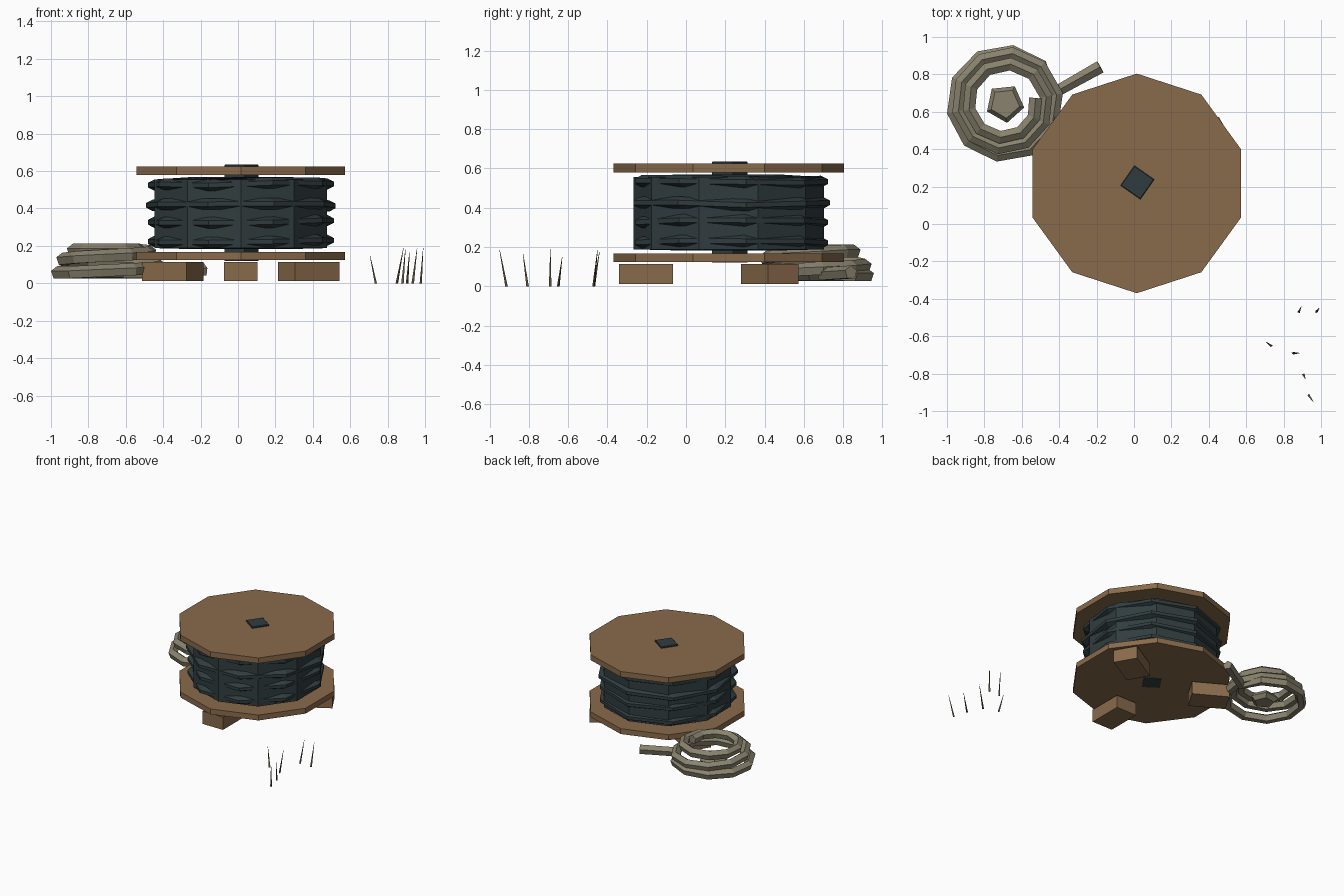
import bpy, bmesh, random
from math import sin, cos, pi, radians
from mathutils import Vector, Matrix

random.seed(4)
if "Cube" in bpy.data.objects:
    bpy.data.objects.remove(bpy.data.objects["Cube"], do_unlink=True)


def material(name, rgb):
    m = bpy.data.materials.new(name)
    m.use_nodes = True
    m.diffuse_color = (*rgb, 1)
    m.node_tree.nodes["Principled BSDF"].inputs["Base Color"].default_value = (*rgb, 1)
    return m


WOOD = material("brown wood", (0.25, 0.145, 0.07))
CABLE = material("dark cable", (0.030, 0.046, 0.049))
ROPE = material("olive rope", (0.25, 0.225, 0.155))
STALK = material("dry stalk", (0.13, 0.09, 0.05))


def loft(name, rings, mat):
    """Bridge equal-sized rings of points and cap both ends."""
    bm = bmesh.new()
    loops = [[bm.verts.new(p) for p in ring] for ring in rings]
    for a, b in zip(loops, loops[1:]):
        n = len(a)
        for i in range(n):
            j = (i + 1) % n
            bm.faces.new((a[i], a[j], b[j], b[i]))
    bm.faces.new(loops[0])
    bm.faces.new(loops[-1])
    bmesh.ops.recalc_face_normals(bm, faces=bm.faces)
    mesh = bpy.data.meshes.new(name)
    bm.to_mesh(mesh)
    bm.free()
    mesh.materials.append(mat)
    obj = bpy.data.objects.new(name, mesh)
    bpy.context.collection.objects.link(obj)
    return obj


def ngon(center, r, z, n, start=90):
    return [Vector((center.x + r * cos(radians(start) + 2 * pi * i / n),
                    center.y + r * sin(radians(start) + 2 * pi * i / n), z))
            for i in range(n)]


def lathe(name, center, profile, n, mat, start=90):
    return loft(name, [ngon(center, r, z, n, start) for r, z in profile], mat)


# Spool: two flanges, axle and wound drum
HUB = Vector((0.015, 0.217))
lathe("bottom_flange", HUB, [(0.587, 0.124), (0.587, 0.167)], 10, WOOD)
lathe("top_flange", HUB, [(0.587, 0.58), (0.587, 0.624)], 10, WOOD)
lathe("axle", HUB + Vector((0.003, 0.005)),
      [(0.092, 0.12), (0.092, 0.632), (0.086, 0.636)], 4, CABLE, 100)
lathe("cable_drum", HUB,
      [(0.28, 0.183), (0.485, 0.188), (0.485, 0.555), (0.28, 0.568)], 10, CABLE)

# Raised cable turns around the drum
for k, z in enumerate((0.225, 0.33, 0.42, 0.53)):
    r = 0.515 if k == 2 else 0.505
    turn = [ngon(HUB, r - 0.035, z - 0.03, 9), ngon(HUB, r, z - 0.012, 9),
            ngon(HUB, r, z + 0.012, 9), ngon(HUB, r - 0.035, z + 0.03, 9)]
    for i in range(9):
        dz = random.uniform(-0.008, 0.008)
        for ring in turn:
            ring[i].z += dz
    loft(f"cable_turn_{k + 1}", turn, CABLE)

# Three radial feet
for k, deg in enumerate((30, 150, 270)):
    spin = Matrix.Rotation(radians(deg), 3, 'Z')
    rings = [[spin @ Vector((0.42 + sx * 0.1375, sy * 0.09, z)) + HUB.to_3d()
              for sx, sy in ((-1, -1), (1, -1), (1, 1), (-1, 1))]
             for z in (0.012, 0.113)]
    loft(f"foot_{k + 1}", rings, WOOD)

# Coiled rope: loose tail, then three rising and narrowing turns
COIL = Vector((-0.69, 0.645))
path = [Vector((-0.18, 0.84, 0.07)), Vector((-0.43, 0.70, 0.06))]
STEPS = 10
for i in range(1, 3 * STEPS + 1):
    t = i / STEPS
    r = 0.28 - 0.057 * max(0, t - 1)
    z = 0.056 + 0.12 * min(1, max(0, t - 0.6) / 1.5)
    a = radians(10) + 2 * pi * t
    path.append(Vector((COIL.x + r * cos(a), COIL.y + r * sin(a), z)))

rings = []
for i, p in enumerate(path):
    along = (path[min(i + 1, len(path) - 1)] - path[max(i - 1, 0)]).normalized()
    side = along.cross(Vector((0, 0, 1))).normalized()
    up = side.cross(along)
    rings.append([p + 0.036 * (cos(2 * pi * j / 5 + 0.3) * side
                               + sin(2 * pi * j / 5 + 0.3) * up) for j in range(5)])
loft("rope_coil", rings, ROPE)

# Lump in the middle of the coil
lathe("rope_core", COIL, [(0.075, 0.03), (0.105, 0.06), (0.08, 0.09)], 5, ROPE, 60)

# Thin stalks: base x, base y, tip x, tip y, height
STALKS = [(0.735, -0.65, 0.705, -0.63, 0.15), (0.85, -0.69, 0.885, -0.69, 0.19),
          (0.88, -0.47, 0.895, -0.44, 0.18), (0.975, -0.47, 0.99, -0.45, 0.19),
          (0.905, -0.805, 0.917, -0.83, 0.17), (0.935, -0.915, 0.958, -0.95, 0.19)]
for k, (bx, by, tx, ty, h) in enumerate(STALKS):
    loft(f"stalk_{k + 1}", [ngon(Vector((bx, by)), 0.008, 0, 3, 40 * k),
                            ngon(Vector((tx, ty)), 0.001, h, 3, 40 * k)], STALK)
